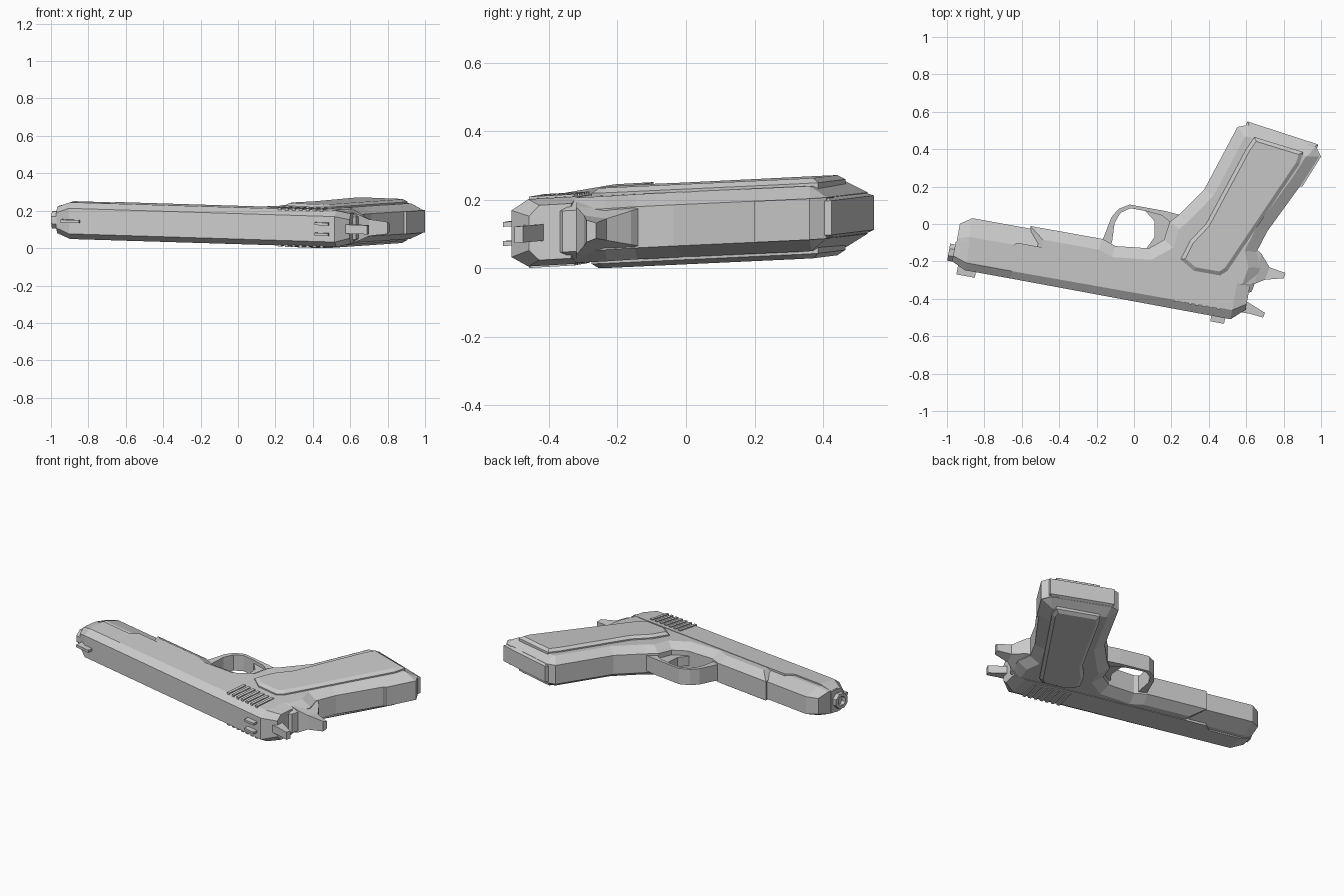
import bpy, bmesh, math
from mathutils import Vector

metal = bpy.data.materials.new("light grey")
metal.diffuse_color = (0.6, 0.6, 0.6, 1)


def tilt(x, y, z):
    # whole model lies on its side, leaning slightly
    return (x, y, z + 0.139 - 0.02 * x + 0.06 * y)


def along(u, v, z):
    # u runs along the barrel line, v across it, z through the thickness
    return (-0.944 + 0.984 * u + 0.178 * v, -0.24 - 0.178 * u + 0.984 * v, z)


def loft(name, rings):
    bm = bmesh.new()
    vs = [[bm.verts.new(tilt(*p)) for p in r] for r in rings]
    n = len(vs[0])
    for a, b in zip(vs, vs[1:]):
        for i in range(n):
            bm.faces.new((a[i], a[(i + 1) % n], b[(i + 1) % n], b[i]))
    bm.faces.new(vs[0][::-1])
    bm.faces.new(vs[-1])
    bmesh.ops.recalc_face_normals(bm, faces=bm.faces)
    me = bpy.data.meshes.new(name)
    bm.to_mesh(me)
    bm.free()
    me.materials.append(metal)
    ob = bpy.data.objects.new(name, me)
    bpy.context.collection.objects.link(ob)
    return ob


def inset(poly, d):
    # move every edge of a clockwise outline inwards by d
    out = []
    for i, p in enumerate(poly):
        p, a, b = Vector(p), Vector(poly[i - 1]), Vector(poly[(i + 1) % len(poly)])
        e, f = (p - a).normalized(), (b - p).normalized()
        m, k = Vector((e.y, -e.x)), Vector((f.y, -f.x))
        out.append(p + (m + k) * d / max(0.4, 1 + m.dot(k)))
    return out


def slab(name, poly, layers):
    # layers: (z, inset)
    return loft(name, [[(p[0], p[1], z) for p in inset(poly, d)] for z, d in layers])


def bar(name, sections):
    # sections: u, list of (v, half thickness), mirrored through the thickness
    return loft(name, [[along(u, v, w) for v, w in s] + [along(u, v, -w) for v, w in s[::-1]]
                       for u, s in sections])


def box(name, u0, u1, v0, v1, z0, z1):
    return loft(name, [[along(u, v, z) for v, z in ((v0, z0), (v1, z0), (v1, z1), (v0, z1))]
                       for u in (u0, u1)])


# slide with chamfered upper edges and tapered ends
def slide_section(u, v0, v1, w, c=0.04):
    return (u, [(v0, w - 0.03), (v0 + c, w), (v1, w)])


bar("slide", [slide_section(-0.035, 0.035, 0.14, 0.07, 0.03), slide_section(0.04, 0, 0.155, 0.098),
              slide_section(0.245, 0, 0.155, 0.098), slide_section(0.29, 0, 0.194, 0.098),
              slide_section(1.485, -0.005, 0.194, 0.098, 0.05), slide_section(1.555, 0.06, 0.185, 0.08, 0.03)])

# lower housing in front of the frame
bar("spring_housing", [(-0.03, [(0.08, 0.075), (0.16, 0.07), (0.24, 0.05)]),
                       (0.03, [(0.08, 0.09), (0.18, 0.09), (0.281, 0.055)]),
                       (0.40, [(0.08, 0.09), (0.18, 0.09), (0.281, 0.055)])])

# barrel tip: hollow octagon
oct8 = [(math.cos(math.pi * (i + 0.5) / 4), math.sin(math.pi * (i + 0.5) / 4)) for i in range(8)]
loft("barrel", [[along(u, 0.08 + r * c, r * s) for c, s in oct8]
                for u, r in ((0.1, 0.05), (-0.062, 0.05), (-0.062, 0.03), (0.0, 0.03))])

# frame and grip in one outline
frame = [(-0.553, -0.011), (-0.168, -0.08), (-0.10, -0.118), (0.08, -0.13), (0.16, -0.085),
         (0.19, 0.01), (0.245, 0.053), (0.377, 0.187), (0.553, 0.519), (0.61, 0.53),
         (0.97, 0.41), (0.99, 0.36), (0.90, 0.219), (0.714, -0.037), (0.655, -0.15),
         (0.675, -0.235), (0.63, -0.36), (0.52, -0.41), (-0.54, -0.20)]
slab("frame", frame, [(-0.095, 0.06), (-0.06, 0), (0.06, 0), (0.095, 0.06)])

# grip panels on both sides
panel = [(0.25, -0.19), (0.30, -0.09), (0.385, 0.0), (0.60, 0.40), (0.645, 0.465),
         (0.905, 0.385), (0.885, 0.32), (0.50, -0.25), (0.46, -0.275), (0.32, -0.25)]
for s, side in ((1, "upper"), (-1, "lower")):
    slab(side + "_grip_panel", panel, [(0.08 * s, 0), (0.103 * s, 0), (0.117 * s, 0.02)])

# magazine base plate
slab("magazine_base", [(0.585, 0.50), (0.607, 0.548), (0.985, 0.425), (0.965, 0.36)],
     [(-0.06, 0.02), (-0.05, 0), (0.05, 0), (0.06, 0.02)])
slab("backstrap_heel", [(0.93, 0.43), (0.975, 0.41), (1.0, 0.36), (0.90, 0.20), (0.84, 0.2)],
     [(-0.06, 0), (0.06, 0)])

# trigger guard band and trigger
slab("trigger_guard", [(-0.17, -0.09), (-0.12, 0.037), (-0.083, 0.08), (-0.024, 0.104), (0.163, 0.07),
                       (0.26, 0.045), (0.20, 0.005), (0.15, 0.045), (0.06, 0.07), (-0.019, 0.084),
                       (-0.072, 0.06), (-0.104, 0.005), (-0.118, -0.10), (-0.15, -0.13)],
     [(-0.05, 0), (0.05, 0)])
slab("trigger", [(0.06, 0.07), (0.2, 0.04), (0.2, -0.12), (0.06, -0.14), (0.11, -0.07), (0.11, 0.015)],
     [(-0.03, 0), (0.03, 0)])

# beavertail tang, thinning towards its tip
tang = [((0.60, -0.32), (0.64, -0.12), 0.085), ((0.645, -0.32), (0.682, -0.16), 0.07),
        ((0.70, -0.298), (0.725, -0.232), 0.045), ((0.80, -0.29), (0.81, -0.262), 0.032)]
loft("tang", [[(*a, -w), (*b, -w * 0.7), (*b, w * 0.7), (*a, w)] for a, b, w in tang])

# hammer
slab("hammer", [(0.58, -0.40), (0.62, -0.425), (0.70, -0.475), (0.69, -0.50), (0.62, -0.48), (0.56, -0.47)],
     [(-0.024, 0), (0.024, 0)])

# sights
box("front_sight", 0.0, 0.1, -0.03, 0.02, -0.008, 0.008)
for s, side in ((1, "upper"), (-1, "lower")):
    z = 0.028 * s
    box(side + "_rear_sight", 1.38, 1.455, -0.035, 0.03, z - 0.007, z + 0.007)
    # grip ridges at the rear of the slide
    for i in range(7):
        u = 1.17 + 0.038 * i
        box(f"{side}_ridge_{i + 1}", u, u + 0.018, 0.035, 0.17, 0.09 * s, 0.104 * s)

# rest the model on the ground
bpy.context.view_layer.update()
low = min(v.co.z for o in bpy.data.objects for v in o.data.vertices)
for o in bpy.data.objects:
    for v in o.data.vertices:
        v.co.z -= low
